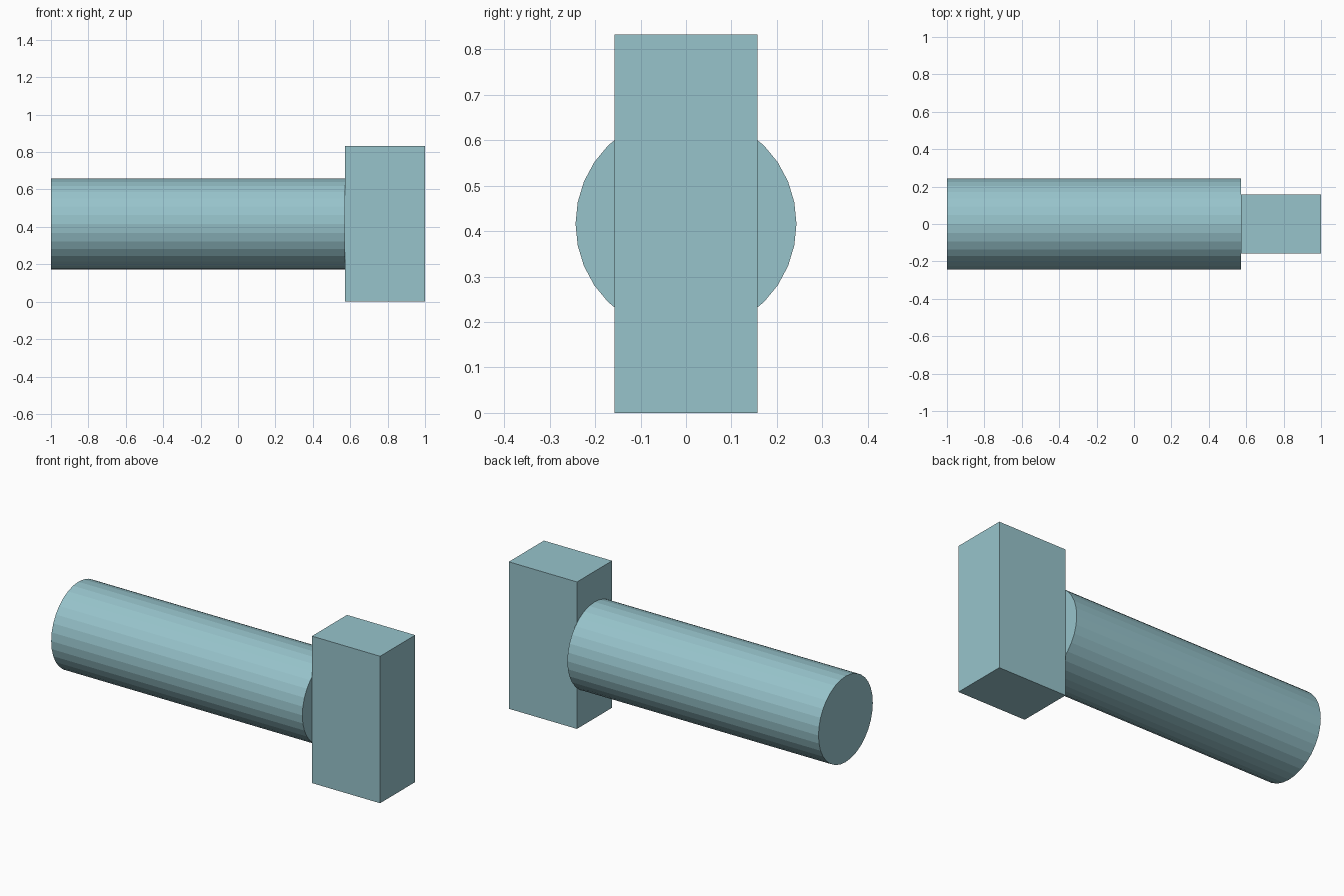
import bpy
import math

if "Cube" in bpy.data.objects:
    bpy.data.objects.remove(bpy.data.objects["Cube"])

# Single flat colour
teal = bpy.data.materials.new("pale_teal")
teal.diffuse_color = (0.31, 0.55, 0.60, 1.0)
teal.use_nodes = True
teal.node_tree.nodes["Principled BSDF"].inputs["Base Color"].default_value = teal.diffuse_color

JOINT_X = 0.573      # where the handle meets the head
HEAD_TOP = 0.832
HEAD_DEPTH = 0.314
RADIUS = 0.243


def finish(name):
    obj = bpy.context.object
    obj.name = name
    obj.data.materials.append(teal)
    return obj


# Handle: flat-faced 32-sided cylinder lying along x
length = JOINT_X + 1.0
bpy.ops.mesh.primitive_cylinder_add(
    vertices=32, radius=RADIUS, depth=length,
    location=((JOINT_X - 1.0) / 2, 0, HEAD_TOP / 2),
    rotation=(0, math.pi / 2, 0))
finish("handle")

# Head: upright block at the right end
bpy.ops.mesh.primitive_cube_add(
    size=1, location=((1.0 + JOINT_X) / 2, 0, HEAD_TOP / 2))
head = finish("head")
head.scale = (1.0 - JOINT_X, HEAD_DEPTH, HEAD_TOP)
bpy.ops.object.transform_apply(location=False, rotation=False, scale=True)
